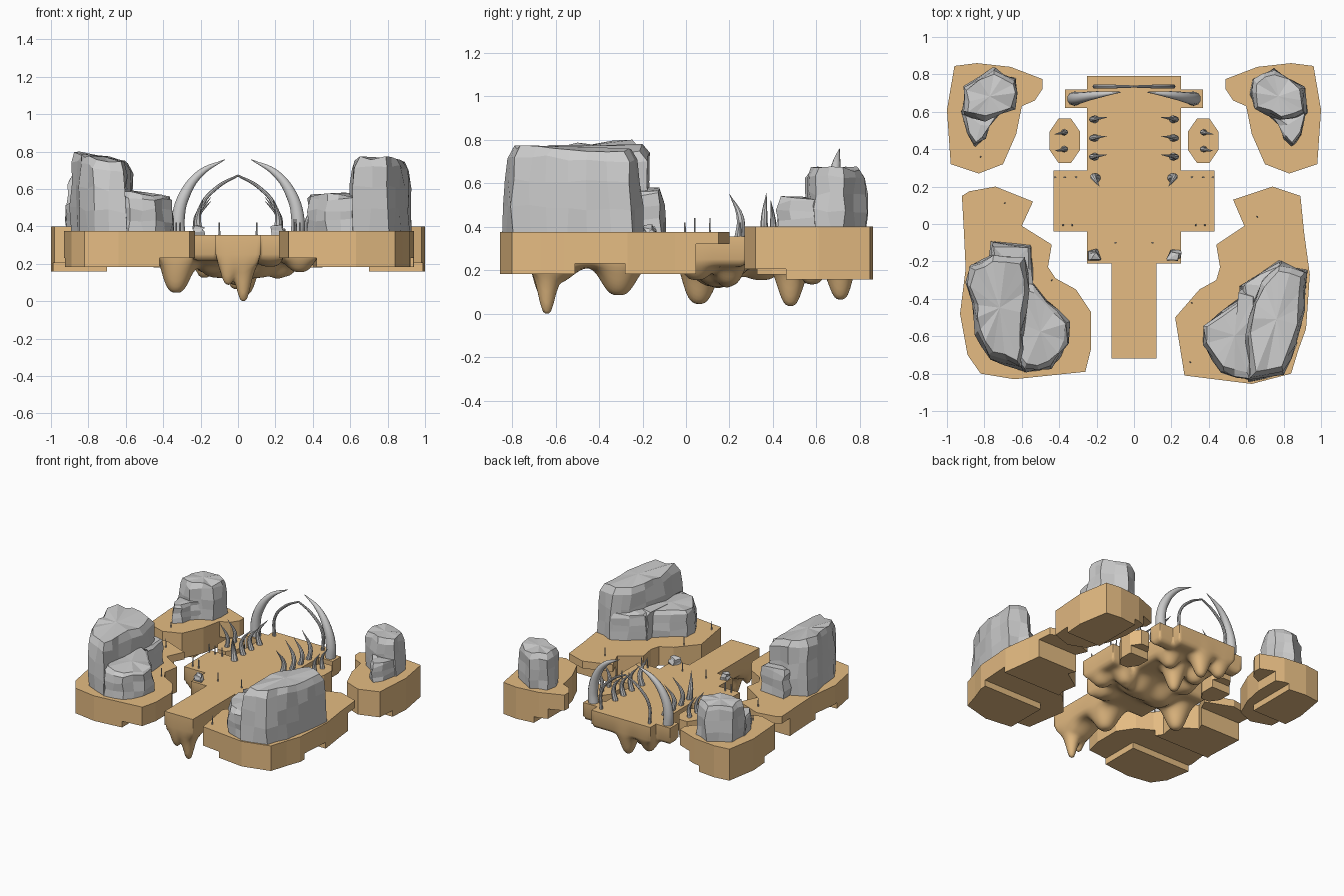
import bpy, bmesh, math, random
from mathutils import Vector

if "Cube" in bpy.data.objects:
    bpy.data.objects.remove(bpy.data.objects["Cube"])

random.seed(4)
sand = bpy.data.materials.new("sand")
sand.diffuse_color = (0.78, 0.5, 0.225, 1)
sand.use_nodes = True
sand.node_tree.nodes["Principled BSDF"].inputs["Base Color"].default_value = sand.diffuse_color

def finish(name, bm, mat=None, smooth=None):
    bmesh.ops.recalc_face_normals(bm, faces=bm.faces)
    me = bpy.data.meshes.new(name)
    bm.to_mesh(me)
    bm.free()
    ob = bpy.data.objects.new(name, me)
    bpy.context.collection.objects.link(ob)
    if mat:
        me.materials.append(mat)
    if smooth:
        bpy.context.view_layer.objects.active = ob
        ob.select_set(True)
        bpy.ops.object.shade_smooth_by_angle(angle=math.radians(smooth))
        ob.select_set(False)
    return ob

def clip(pts, axis, limit, sign):
    # keep the side of the outline where sign * coordinate > sign * limit
    out = []
    for i, b in enumerate(pts):
        a = pts[i - 1]
        da, db = sign * (a[axis] - limit), sign * (b[axis] - limit)
        if da * db < 0:
            t = da / (da - db)
            out.append((a[0] + (b[0] - a[0]) * t, a[1] + (b[1] - a[1]) * t))
        if db >= 0:
            out.append(b)
    return out

def prism(bm, pts, z0, z1):
    lo = [bm.verts.new((x, y, z0)) for x, y in pts]
    hi = [bm.verts.new((x, y, z1)) for x, y in pts]
    bm.faces.new(lo[::-1])
    bm.faces.new(hi)
    for i in range(len(pts)):
        bm.faces.new((lo[i - 1], lo[i], hi[i], hi[i - 1]))

def mirror(pts):
    return [(-x, y) for x, y in pts]

def island(name, pts, top, tiers):
    # stack of clipped copies of the outline makes the stepped underside
    bm = bmesh.new()
    for z0, z1, cuts in [(tiers[0], top, [])] + tiers[1:]:
        p = pts
        for c in cuts:
            p = clip(p, *c)
        prism(bm, p, z0, z1)
    return finish(name, bm, sand)

# floating ground islands
front_left = [(-.92, .15), (-.88, .175), (-.74, .2), (-.54, .12), (-.6, -.01), (-.44, -.11), (-.46, -.23),
              (-.42, -.29), (-.31, -.35), (-.23, -.47), (-.23, -.67), (-.26, -.79), (-.64, -.83),
              (-.82, -.8), (-.89, -.7), (-.93, -.48), (-.9, -.24), (-.91, -.03)]
front_right = [(.53, .13), (.74, .2), (.89, .15), (.91, -.05), (.94, -.27), (.92, -.56), (.88, -.67),
               (.84, -.8), (.63, -.855), (.27, -.81), (.22, -.5), (.35, -.35), (.44, -.3),
               (.46, -.23), (.44, -.11), (.59, -.01)]
back_right = [(.49, .775), (.66, .84), (.84, .86), (.96, .845), (1, .61), (.98, .32), (.83, .27),
              (.7, .32), (.63, .48), (.6, .63), (.53, .66), (.49, .72)]
for side, s, fpts, bpts in (("left", -1, front_left, mirror(back_right)),
                            ("right", 1, front_right, back_right)):
    island("front_island_" + side, fpts, .375, [.32,
           (.23, .32, [(1, .045, -1)]),
           (.183, .23, [(1, -.51, -1), (0, s * .42, s)]),
           (.183, .23, [(1, .045, -1), (1, -.28, 1)])])
    island("back_island_" + side, bpts, .4, [.28,
           (.205, .28, [(0, s * .6, s)]),
           (.158, .205, [(1, .46, 1), (0, s * .7, s)])])
    oct_pts = [(s * .37 + .088 * math.cos(a), .445 + .128 * math.sin(a))
               for a in [math.pi * (k + .5) / 4 for k in range(8)]]
    island("side_islet_" + side, oct_pts, .355, [.24, (.18, .24, [(1, .5, -1)])])

# central deck with dripping underside
rects = [(-.12, .12, -.72, .3), (-.25, .25, -.21, .79), (-.43, .43, -.04, .285), (-.37, .37, .62, .72)]
drips = [(0, -.63, .08, .1), (.03, -.64, .14, .034), (-.06, -.67, .06, .03), (0, -.31, .13, .075),
         (-.33, .06, .17, .07), (-.1, .14, .09, .1), (.1, .15, .09, .09), (.25, .2, .08, .06),
         (.33, .05, .06, .06), (.17, -.1, .03, .06), (-.17, .35, .06, .07), (.04, .48, .18, .055),
         (-.12, .52, .08, .06), (.16, .58, .08, .055), (-.01, .71, .15, .052), (-.18, .7, .09, .05)]

def lines(marks, step):
    out = [marks[0]]
    for a, b in zip(marks, marks[1:]):
        n = max(1, round((b - a) / step))
        out += [a + (b - a) * k / n for k in range(1, n + 1)]
    return out

def inset(x, y):
    return max(min(x - r[0], r[1] - x, y - r[2], r[3] - y) for r in rects)

def underside(x, y):
    t = max(0, min(1, inset(x, y) / .05))
    t = math.sqrt(1 - (1 - t) ** 2)
    # rounded drips with steep flanks
    d = sum(a * math.exp(-(((x - u) ** 2 + (y - v) ** 2) / (1.5 * s * s)) ** 1.5) for u, v, a, s in drips)
    return max(0, .25 - t * (.035 + d))

xs = lines([-.43, -.37, -.25, -.12, 0, .12, .25, .37, .43], .0125)
ys = lines([-.72, -.21, -.04, .285, .62, .72, .79], .0125)
bm = bmesh.new()
low, high = {}, {}
def vert(store, i, j, fn):
    if (i, j) not in store:
        store[i, j] = bm.verts.new((xs[i], ys[j], fn(xs[i], ys[j])))
    return store[i, j]
cells = {(i, j) for i in range(len(xs) - 1) for j in range(len(ys) - 1)
         if inset((xs[i] + xs[i + 1]) / 2, (ys[j] + ys[j + 1]) / 2) > 0}
for i, j in cells:
    ring = [(i, j), (i + 1, j), (i + 1, j + 1), (i, j + 1)]
    lo = [vert(low, *c, underside) for c in ring]
    hi = [vert(high, *c, lambda x, y: .355) for c in ring]
    bm.faces.new(lo[::-1])
    bm.faces.new(hi)
    for k, n in enumerate([(i, j - 1), (i + 1, j), (i, j + 1), (i - 1, j)]):
        if n not in cells:
            m = (k + 1) % 4
            bm.faces.new((lo[k], lo[m], hi[m], hi[k]))
finish("central_deck", bm, sand, 60)

# faceted rocks: each part is (outline, top height, top slope)
def rock(name, base, parts):
    bm = bmesh.new()
    for pts, top, slope in parts:
        ring = []
        for i, b in enumerate(pts):
            a = Vector(pts[i - 1])
            b = Vector(b)
            if (b - a).length > .13:
                ring.append((a + b) / 2)
            ring.append(b)
        c = sum(ring, Vector((0, 0))) / len(ring)
        rows = []
        for t, k in ((0, 1), (.3, 1), (.6, .98), (.88, .95), (1, .84)):
            row = []
            for p in ring:
                q = c + (p - c) * k + Vector((random.uniform(-.01, .01), random.uniform(-.01, .01)))
                tip = top + slope[0] * (q.x - c.x) + slope[1] * (q.y - c.y)
                z = base + (tip - base) * t + (random.uniform(-.012, .012) if 0 < t else 0)
                row.append(bm.verts.new((q.x, q.y, z)))
            rows.append(row)
        for r0, r1 in zip(rows, rows[1:]):
            for i in range(len(ring)):
                bm.faces.new((r0[i - 1], r0[i], r1[i], r1[i - 1]))
        mid = bm.verts.new((c.x, c.y, top + .008))
        for i in range(len(ring)):
            bm.faces.new((rows[-1][i - 1], rows[-1][i], mid))
        bm.faces.new(rows[0][::-1])
    return finish(name, bm)

rock("front_rock_left", .37, [
    ([(-.76, -.16), (-.58, -.17), (-.56, -.36), (-.59, -.6), (-.6, -.78), (-.77, -.72),
      (-.85, -.59), (-.86, -.43), (-.9, -.32), (-.88, -.22)], .765, (-.2, .03)),
    ([(-.76, -.1), (-.55, -.12), (-.54, -.36), (-.78, -.3)], .57, (0, 0)),
    ([(-.64, -.3), (-.54, -.32), (-.47, -.41), (-.35, -.52), (-.355, -.64), (-.44, -.77),
      (-.585, -.79), (-.66, -.7)], .575, (-.12, 0))])
rock("front_rock_right", .37, [
    ([(.78, -.2), (.92, -.25), (.91, -.45), (.87, -.64), (.8, -.8), (.62, -.84), (.6, -.6),
      (.63, -.42), (.68, -.3)], .76, (0, -.03)),
    ([(.66, -.36), (.57, -.33), (.56, -.4), (.37, -.55), (.37, -.64), (.47, -.8), (.62, -.84),
      (.66, -.6)], .57, (0, 0)),
    ([(.57, -.33), (.78, -.2), (.76, -.4), (.58, -.41)], .57, (0, 0))])
back_tall = [(.63, .77), (.75, .83), (.91, .73), (.92, .59), (.79, .55), (.64, .62), (.62, .7)]
back_ledge = [(.7, .61), (.77, .53), (.8, .46), (.85, .42), (.89, .48), (.92, .6)]
for side, f in (("left", mirror), ("right", list)):
    rock("back_rock_" + side, .39, [(f(back_tall), .665, (0, 0)), (f(back_ledge), .53, (0, 0))])

# tapered tusks and thin rods: points are (x, y, z, radius)
def tusk(name, pts, s=1, sides=2):
    cu = bpy.data.curves.new(name, 'CURVE')
    cu.dimensions = '3D'
    cu.bevel_depth, cu.bevel_resolution, cu.resolution_u = 1, sides, 5
    cu.use_fill_caps = True
    sp = cu.splines.new('BEZIER')
    sp.bezier_points.add(len(pts) - 1)
    for b, (x, y, z, r) in zip(sp.bezier_points, pts):
        b.co, b.radius = (s * x, y, z), r
        b.handle_left_type = b.handle_right_type = 'AUTO'
    ob = bpy.data.objects.new(name, cu)
    bpy.context.collection.objects.link(ob)
    bpy.context.view_layer.objects.active = ob
    ob.select_set(True)
    bpy.ops.object.convert(target='MESH')
    bpy.ops.object.shade_smooth_by_angle(angle=math.radians(40))
    ob.select_set(False)

for side, s in (("left", -1), ("right", 1)):
    # thin pointed arch behind the tusks
    tusk("rear_arch_" + side, [(.205, .735, .34, .012), (.2, .735, .5, .011), (.11, .735, .61, .01),
                               (0, .735, .672, .006)], s)
    tusk("large_tusk_" + side, [(.315, .67, .34, .038), (.32, .67, .44, .037), (.285, .675, .57, .031),
                                (.2, .69, .685, .02), (.07, .705, .757, .002)], s, 3)
    for i, (y, h) in enumerate(((.56, .2), (.46, .18), (.36, .2))):
        tusk(f"rib_{side}_{i}", [(.205, y, .34, .021), (.222, y, .355 + h * .45, .015),
                                 (.145, y + .01, .355 + h, .001)], s)
    tusk("front_rib_" + side, [(.2, .245, .34, .025), (.215, .25, .44, .018), (.185, .2, .55, .001)], s)
    for i, y in enumerate((.49, .4)):
        tusk(f"islet_tusk_{side}_{i}", [(.375, y, .34, .018), (.37, y, .43, .013),
                                        (.425, y - .01, .52, .001)], s)
    for i, (x, y) in enumerate(((.37, .25), (.31, .25), (.38, -.005), (.33, -.005), (.42, .25), (.1, -.1))):
        tusk(f"peg_{side}_{i}", [(x, y, .34, .006), (x, y, .42, .004)], s, 1)
    # small stone at the foot of the deck
    rock("step_stone_" + side, .35, [([(s * .18, -.19), (s * .24, -.19), (s * .245, -.15), (s * .2, -.14)], .4, (0, 0))])
for i, (x, y) in enumerate(((-.69, .11), (-.44, -.3), (.66, .04), (.31, -.42), (.3, -.74), (-.82, .36))):
    tusk(f"ground_peg_{i}", [(x, y, .36, .005), (x, y, .44, .003)], 1, 1)
